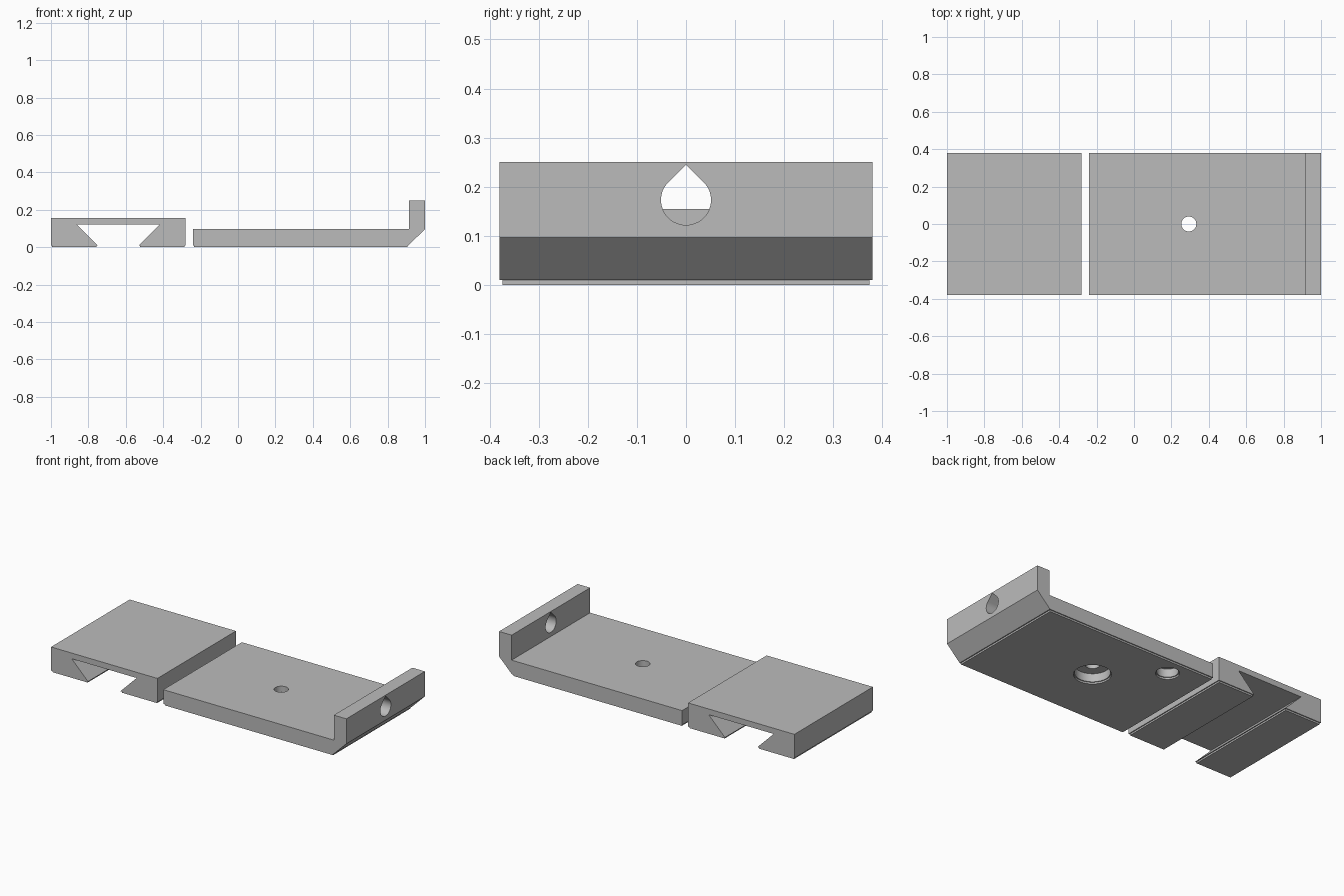
import bpy, bmesh, math
from mathutils import Vector

cube = bpy.data.objects.get("Cube")
if cube:
    bpy.data.objects.remove(cube, do_unlink=True)

grey = bpy.data.materials.new("mid_grey")
grey.use_nodes = True
grey.diffuse_color = (0.5, 0.5, 0.5, 1)
grey.node_tree.nodes["Principled BSDF"].inputs["Base Color"].default_value = (0.5, 0.5, 0.5, 1)

HALF = 0.38      # half the depth of both parts
STEP = 0.01      # height of the relieved foot
INSET = 0.006    # how far the foot is set in


def prism(name, points, push):
    """Extrude a closed loop of 3D points along a vector."""
    bm = bmesh.new()
    face = bm.faces.new([bm.verts.new(p) for p in points])
    new = bmesh.ops.extrude_face_region(bm, geom=[face])["geom"]
    verts = [v for v in new if isinstance(v, bmesh.types.BMVert)]
    bmesh.ops.translate(bm, verts=verts, vec=Vector(push))
    bmesh.ops.recalc_face_normals(bm, faces=bm.faces)
    mesh = bpy.data.meshes.new(name)
    bm.to_mesh(mesh)
    bm.free()
    mesh.materials.append(grey)
    obj = bpy.data.objects.new(name, mesh)
    bpy.context.collection.objects.link(obj)
    return obj


def side_profile(name, outline, half=HALF):
    return prism(name, [(x, -half, z) for x, z in outline], (0, 2 * half, 0))


def foot(x0, x1):
    return side_profile("foot", [(x0, 0), (x1, 0), (x1, STEP + 0.002), (x0, STEP + 0.002)],
                        HALF - INSET)


def bore(x, y, radius, z0, z1):
    angles = [math.tau * i / 48 for i in range(48)]
    return prism("bore", [(x + radius * math.cos(a), y + radius * math.sin(a), z0)
                          for a in angles], (0, 0, z1 - z0))


def combine(target, tool, operation):
    tool.hide_render = True
    mod = target.modifiers.new(operation.lower(), "BOOLEAN")
    mod.operation, mod.solver, mod.object = operation, "EXACT", tool
    with bpy.context.temp_override(object=target, active_object=target):
        bpy.ops.object.modifier_apply(modifier=mod.name)
    bpy.data.objects.remove(tool, do_unlink=True)


# Dovetail clamp block with an undercut channel
block = side_profile("dovetail_block", [
    (-1, STEP), (-0.75, STEP), (-0.86, 0.12), (-0.42, 0.12),
    (-0.53, STEP), (-0.28, STEP), (-0.28, 0.155), (-1, 0.155)])
for x0, x1 in ((-1 + INSET, -0.75 - INSET), (-0.53 + INSET, -0.28 - INSET)):
    combine(block, foot(x0, x1), "UNION")

# Base plate with an upright end wall and a bevelled heel
plate = side_profile("base_plate", [
    (-0.24, STEP), (0.912, STEP), (1, 0.097), (1, 0.25),
    (0.915, 0.25), (0.915, 0.097), (-0.24, 0.097)])
combine(plate, foot(-0.24 + INSET, 0.912 - INSET), "UNION")

# Screw hole with counterbore, and blind round pocket, both relieved at the rim
for x, y, radius, depth in ((0.293, 0, 0.097, 0.06), (-0.01, 0.27, 0.059, 0.06)):
    combine(plate, bore(x, y, radius, -0.05, depth), "DIFFERENCE")
    combine(plate, bore(x, y, radius + INSET, -0.05, STEP), "DIFFERENCE")
combine(plate, bore(0.293, 0, 0.04, -0.05, 0.2), "DIFFERENCE")

# Teardrop hole through the end wall
R, CZ = 0.051, 0.173
arc = [math.radians(135 + 270 * i / 36) for i in range(37)]
drop = [(0.8, R * math.cos(a), CZ + R * math.sin(a)) for a in arc]
drop.append((0.8, 0, CZ + R * math.sqrt(2)))
combine(plate, prism("teardrop", drop, (0.4, 0, 0)), "DIFFERENCE")

# Smooth the bores, keep the edges sharp
for obj in (block, plate):
    bpy.ops.object.select_all(action="DESELECT")
    obj.select_set(True)
    bpy.context.view_layer.objects.active = obj
    bpy.ops.object.shade_smooth_by_angle(angle=math.radians(30))
